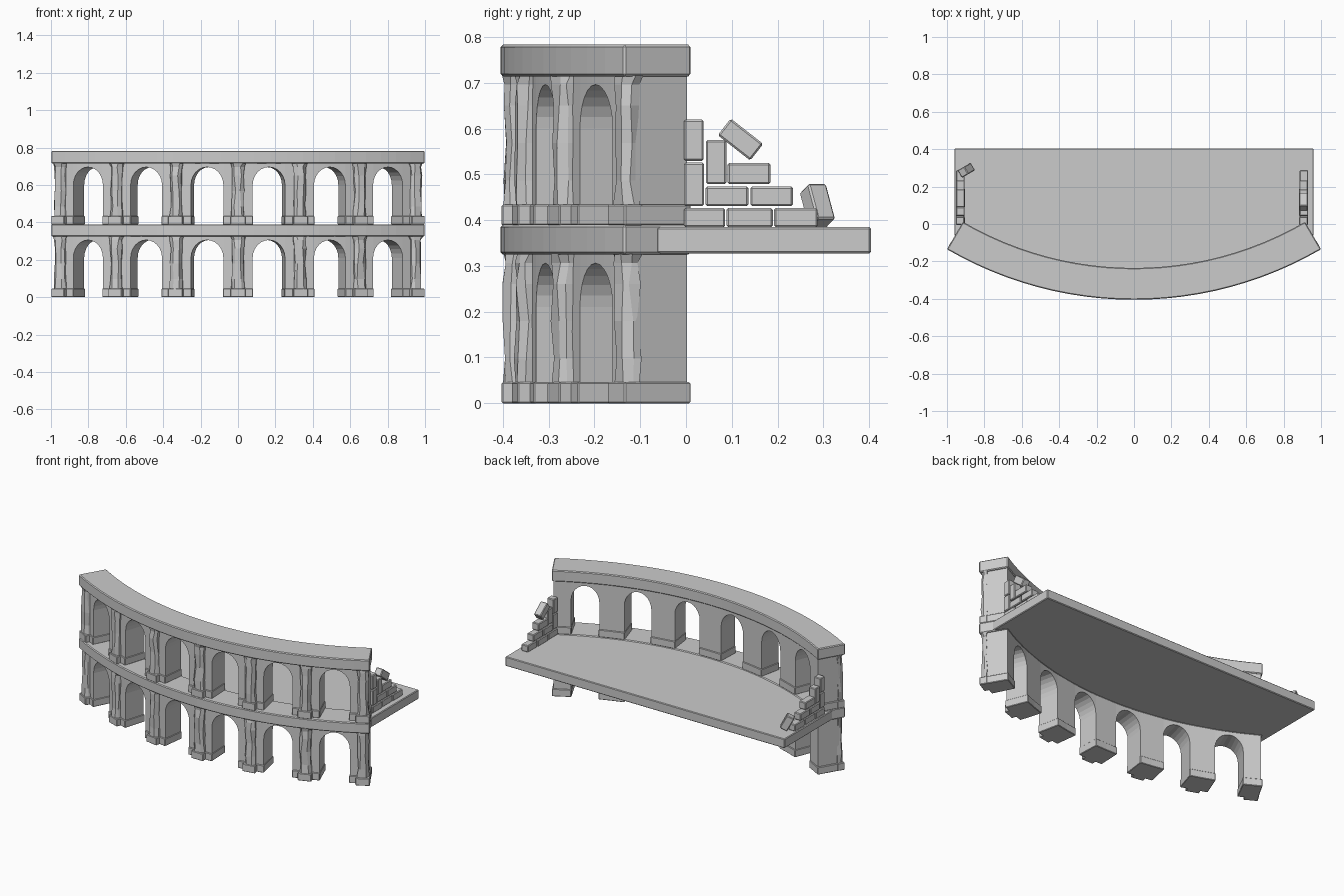
import bpy, bmesh, random
from math import sin, cos, pi, radians
from mathutils import Matrix

if "Cube" in bpy.data.objects:
    bpy.data.objects.remove(bpy.data.objects["Cube"])

random.seed(4)
CY = 1.583                 # centre of the curved facade
RO, RI = 1.988, 1.818      # outer and inner radius
STEP, HALF = 9.7, 2.55     # pier spacing and half arch width, degrees
END = 30.2


def polar(deg, r, z):
    a = radians(deg)
    return (r * sin(a), CY - r * cos(a), z)


def finish(name, bm, bevel=0):
    bmesh.ops.remove_doubles(bm, verts=bm.verts, dist=1e-5)
    bmesh.ops.recalc_face_normals(bm, faces=bm.faces)
    me = bpy.data.meshes.new(name)
    bm.to_mesh(me)
    bm.free()
    ob = bpy.data.objects.new(name, me)
    bpy.context.collection.objects.link(ob)
    if bevel:
        m = ob.modifiers.new("worn_edges", 'BEVEL')
        m.width, m.segments = bevel, 1
        m.limit_method = 'ANGLE'
        m.angle_limit = radians(50)
    return ob


def curved_wall(bm, lower, top, r0, r1):
    """Curved solid whose underside follows (angle, z) points."""
    cols = [[bm.verts.new(polar(t, r, h)) for r in (r0, r1) for h in (z, top)]
            for t, z in lower]
    for (p, q, (ta, _), (tb, _)) in zip(cols, cols[1:], lower, lower[1:]):
        bm.faces.new((p[0], q[0], q[2], p[2]))
        if abs(ta - tb) > 1e-6:
            bm.faces.new((p[0], p[1], q[1], q[0]))
            bm.faces.new((p[2], p[3], q[3], q[2]))
            bm.faces.new((p[1], p[3], q[3], q[1]))
    for c in (cols[0], cols[-1]):
        bm.faces.new((c[0], c[2], c[3], c[1]))


def curved_block(bm, a, b, z0, z1, r0, r1, n=1):
    curved_wall(bm, [(a + (b - a) * i / n, z0) for i in range(n + 1)], z1, r0, r1)


def band(name, z0, z1):
    bm = bmesh.new()
    curved_block(bm, -END, END, z0, z1, RI, RO, 24)
    finish(name, bm, 0.005)


def arcade(name, z0, spring, crown, top):
    bm = bmesh.new()
    pts = [(-29.9, z0)]
    for i in range(6):
        c = (i - 2.5) * STEP
        pts.append((c - HALF, z0))
        pts += [(c - HALF * cos(pi * k / 12), spring + (crown - spring) * sin(pi * k / 12))
                for k in range(13)]
        pts.append((c + HALF, z0))
    pts.append((29.9, z0))
    curved_wall(bm, pts, top, RI + 0.006, 1.953)
    finish(name, bm)


def pilasters(name, z0, top):
    """Chipped half-octagon shafts with a plinth round each pier."""
    bm, plinths = bmesh.new(), bmesh.new()
    section = [(-.95, 1.945), (-.95, 1.964), (-.5, 1.980), (.5, 1.980), (.95, 1.964), (.95, 1.945)]
    h = top - z0
    for i in range(-3, 4):
        c = i * STEP
        c2 = max(-29.05, min(29.05, c))
        rings = []
        for f, s in ((.1, 1.05), (.3, .95), (.55, .9), (.8, .92), (.94, 1), (1, 1.2)):
            rings.append([bm.verts.new(polar(c2 + a * s + random.uniform(-.14, .14),
                                             r + random.uniform(-.005, .005),
                                             z0 + h * f)) for a, r in section])
        for p, q in zip(rings, rings[1:]):
            for k in range(6):
                bm.faces.new((p[k], p[(k + 1) % 6], q[(k + 1) % 6], q[k]))
        bm.faces.new(rings[0])
        bm.faces.new(rings[-1])
        a, b = max(-30.15, c - 2.38), min(30.15, c + 2.38)
        zt = z0 + .046
        curved_block(plinths, a, b, z0, zt, RI, 1.959, 2)
        curved_block(plinths, c2 - 1.15, c2 + 1.15, z0, zt, 1.94, 1.986)
    finish(name + "_shafts", bm)
    finish(name + "_plinths", plinths, 0.003)


# Two storeys of arches with their horizontal bands
band("middle_band", 0.325, 0.39)
band("top_cornice", 0.714, 0.783)
arcade("lower_arcade", 0, 0.21, 0.306, 0.33)
arcade("upper_arcade", 0.385, 0.60, 0.696, 0.718)
pilasters("lower_pilasters", 0, 0.326)
pilasters("upper_pilasters", 0.388, 0.716)

# Floor slab fitted to the inside of the curve
bm = bmesh.new()
outline = [(0.96, 0.404), (0.96, -0.065)]
outline += [polar(29.6 - 59.2 * i / 24, RI + 0.012, 0)[:2] for i in range(25)]
outline += [(-0.96, -0.065), (-0.96, 0.404)]
base = bm.faces.new([bm.verts.new((x, y, 0.327)) for x, y in outline])
up = bmesh.ops.extrude_face_region(bm, geom=[base])
bmesh.ops.translate(bm, vec=(0, 0, 0.058),
                    verts=[v for v in up["geom"] if isinstance(v, bmesh.types.BMVert)])
finish("floor_slab", bm, 0.004)


def brick(bm, x, y, z, ly, lz, tilt=0, turn=0):
    m = (Matrix.Translation((x, y, z)) @ Matrix.Rotation(turn, 4, 'Z')
         @ Matrix.Rotation(tilt, 4, 'X') @ Matrix.Diagonal((0.046, ly, lz, 1)))
    bmesh.ops.create_cube(bm, size=1, matrix=m)


# Broken brick side walls: (y0, y1, z0, z1)
courses = [(-.005, .086, .384, .427), (.088, .19, .384, .427), (.192, .288, .384, .427),
           (.042, .137, .43, .474), (.14, .234, .43, .474), (.09, .185, .478, .525),
           (-.005, .04, .43, .526), (.043, .089, .478, .575), (-.005, .039, .529, .62)]
for side, x in (("right", 0.907), ("left", -0.928)):
    bm = bmesh.new()
    for y0, y1, z0, z1 in courses:
        brick(bm, x + random.uniform(-.002, .002), (y0 + y1) / 2, (z0 + z1) / 2,
              y1 - y0 - .001, z1 - z0 - .001)
    if side == "right":
        brick(bm, x, 0.119, 0.576, 0.09, 0.046, radians(-38))
    else:
        brick(bm, -0.897, 0.287, 0.431, 0.046, 0.088, radians(28), radians(-60))
    finish(side + "_brick_wall", bm, 0.004)
